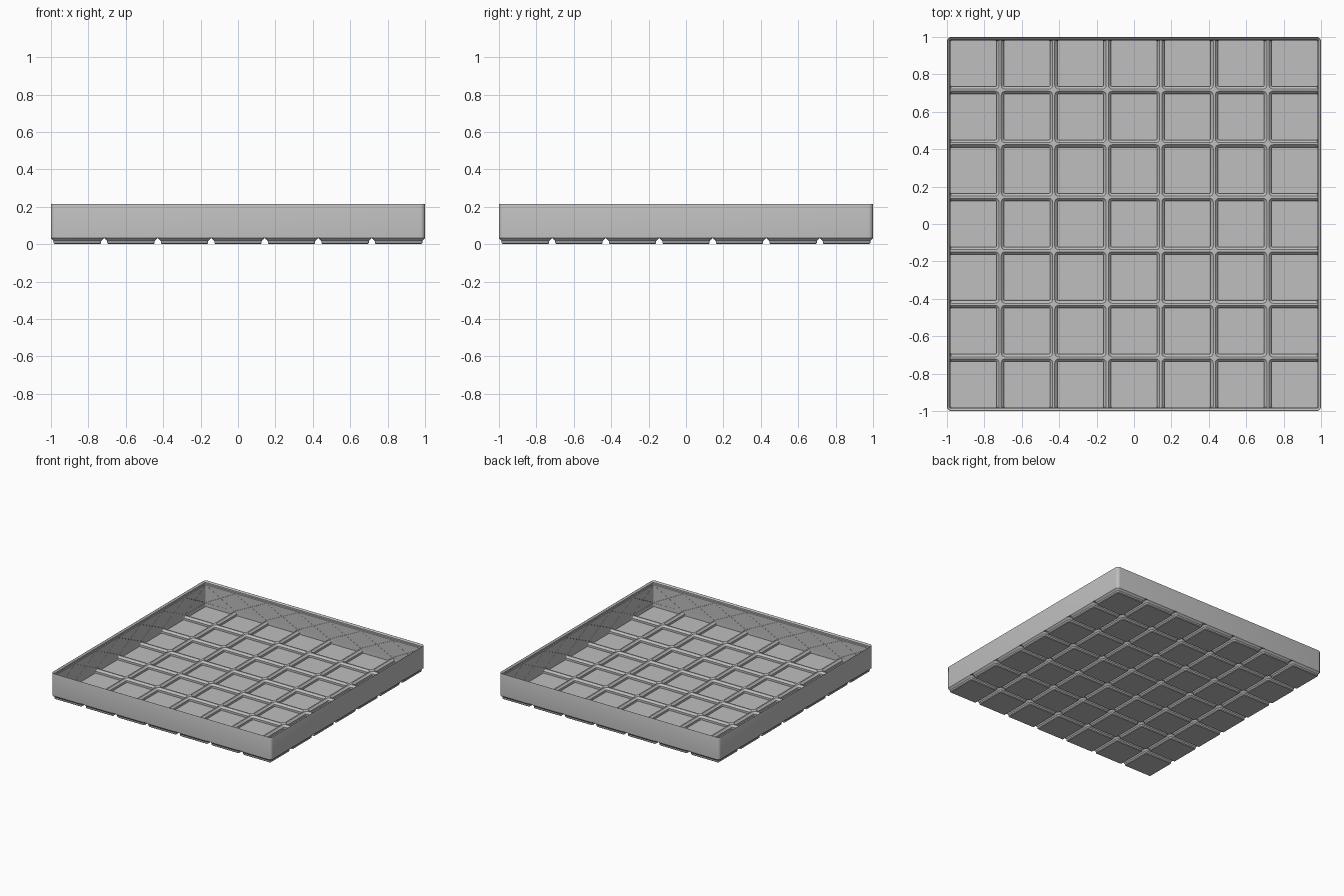
import bpy, bmesh, math
from mathutils import Vector, Matrix

if "Cube" in bpy.data.objects:
    bpy.data.objects.remove(bpy.data.objects["Cube"])

S = 2 / 293.5          # working units are millimetres, scaled to a 2 unit tray
PITCH, CELLS = 42.0, 7
HALF, HEIGHT = 146.75, 31.6
INNER = HALF - 2.6     # inner face of the wall
CEIL, RIDGE = 5.0, 5.7 # top of the gaps between feet, top of the inner ridges

plastic = bpy.data.materials.new("grey_plastic")
plastic.diffuse_color = (0.52, 0.52, 0.52, 1)
plastic.use_nodes = True
plastic.node_tree.nodes["Principled BSDF"].inputs["Base Color"].default_value = plastic.diffuse_color


def rounded(h, r, z, cx=0, cy=0, seg=5):
    """Counter-clockwise rounded square."""
    pts = []
    for k in range(4):
        a0 = k * math.pi / 2
        mx = (h - r) * (1 if k in (0, 3) else -1)
        my = (h - r) * (1 if k < 2 else -1)
        for i in range(seg + 1):
            a = a0 + i / seg * math.pi / 2
            pts.append(Vector((cx + mx + r * math.cos(a), cy + my + r * math.sin(a), z)))
    return pts


def clamp(p, h, r):
    """Keep a point inside a rounded square."""
    x, y = min(abs(p.x), h), min(abs(p.y), h)
    qx, qy = x - (h - r), y - (h - r)
    if qx > 0 and qy > 0 and math.hypot(qx, qy) > r:
        f = r / math.hypot(qx, qy)
        x, y = h - r + qx * f, h - r + qy * f
    return Vector((math.copysign(x, p.x), math.copysign(y, p.y), p.z))


def loft(bm, rings, cap=False, closed=False, flip=False):
    vs = [[bm.verts.new(p * S) for p in ring] for ring in rings]
    n = len(vs[0])
    pairs = list(zip(vs, vs[1:])) + ([(vs[-1], vs[0])] if closed else [])
    faces = [(a[i], b[i], b[(i + 1) % n], a[(i + 1) % n]) for a, b in pairs for i in range(n)]
    if cap:
        faces.append(tuple(reversed(vs[-1])))
    for f in faces:
        bm.faces.new(tuple(reversed(f)) if flip else f)


def finish(bm, name, clean=True):
    if clean:
        bmesh.ops.remove_doubles(bm, verts=bm.verts[:], dist=1e-5)
        bmesh.ops.dissolve_degenerate(bm, edges=bm.edges[:], dist=1e-5)
    mesh = bpy.data.meshes.new(name)
    bm.to_mesh(mesh)
    bm.free()
    mesh.materials.append(plastic)
    ob = bpy.data.objects.new(name, mesh)
    bpy.context.collection.objects.link(ob)
    return ob


def smooth(ob):
    bpy.ops.object.select_all(action='DESELECT')
    ob.select_set(True)
    bpy.context.view_layer.objects.active = ob
    bpy.ops.object.shade_smooth_by_angle(angle=math.radians(30))


centres = [(i - (CELLS - 1) / 2) * PITCH for i in range(CELLS)]

# Outer wall with stacking lip: (inset from outside, height)
profile = [(0, CEIL), (0, HEIGHT - 0.3), (0.1, HEIGHT), (0.3, HEIGHT), (1.9, 30.0),
           (1.9, 28.2), (2.6, 27.5), (2.6, CEIL)]
bm = bmesh.new()
loft(bm, [rounded(HALF - d, 3.75 - d, z) for d, z in profile], closed=True)
bmesh.ops.recalc_face_normals(bm, faces=bm.faces[:])
wall = finish(bm, "outer_wall", clean=False)

# Crossed diagonal slits cut into the inside of each wall panel
for name, sign in (("slit_cutter_rising", 1), ("slit_cutter_falling", -1)):
    bm = bmesh.new()
    for side in range(4):
        turn = Matrix.Rotation(side * math.pi / 2, 4, 'Z')
        for c in centres:
            x0, x1 = max(c - 20.5, -143), min(c + 20.5, 143)
            dx, dz = x1 - x0, 20.0
            place = (Matrix.Scale(S, 4) @ turn
                     @ Matrix.Translation(((x0 + x1) / 2, INNER + 0.9, 16.5))
                     @ Matrix.Rotation(-sign * math.atan2(dz, dx), 4, 'Y')
                     @ Matrix.Diagonal((math.hypot(dx, dz), 3.0, 0.15, 1)))
            bmesh.ops.create_cube(bm, size=1, matrix=place)
    cutter = finish(bm, name, clean=False)
    cutter.hide_render = True
    mod = wall.modifiers.new(name, 'BOOLEAN')
    mod.operation, mod.solver, mod.object = 'DIFFERENCE', 'EXACT', cutter
    bpy.context.view_layer.objects.active = wall
    bpy.ops.object.modifier_apply(modifier=mod.name)
    bpy.data.objects.remove(cutter)
smooth(wall)

# Stepped feet under every cell, joined by the ceiling of the gaps
foot = [(21, 0, CEIL), (20.75, 3.75, CEIL), (20.75, 3.75, 4.75), (18.6, 1.6, 2.6),
        (18.6, 1.6, 0.8), (17.8, 0.8, 0)]
# Hollow pockets above the feet, joined by the ridge tops
pocket = [(21, 0, RIDGE), (20.2, 3.2, RIDGE), (18.1, 1.1, 3.6), (18.1, 1.1, 1.2)]

for name, steps, limit, radius, flip in (
        ("feet", foot, HALF, 3.75, False),
        ("floor_pockets", pocket, INNER, 1.15, True)):
    bm = bmesh.new()
    for cx in centres:
        for cy in centres:
            rings = [[clamp(p, limit, radius) for p in rounded(h, r, z, cx, cy)]
                     for h, r, z in steps]
            loft(bm, rings, cap=True, flip=flip)
    smooth(finish(bm, name))
